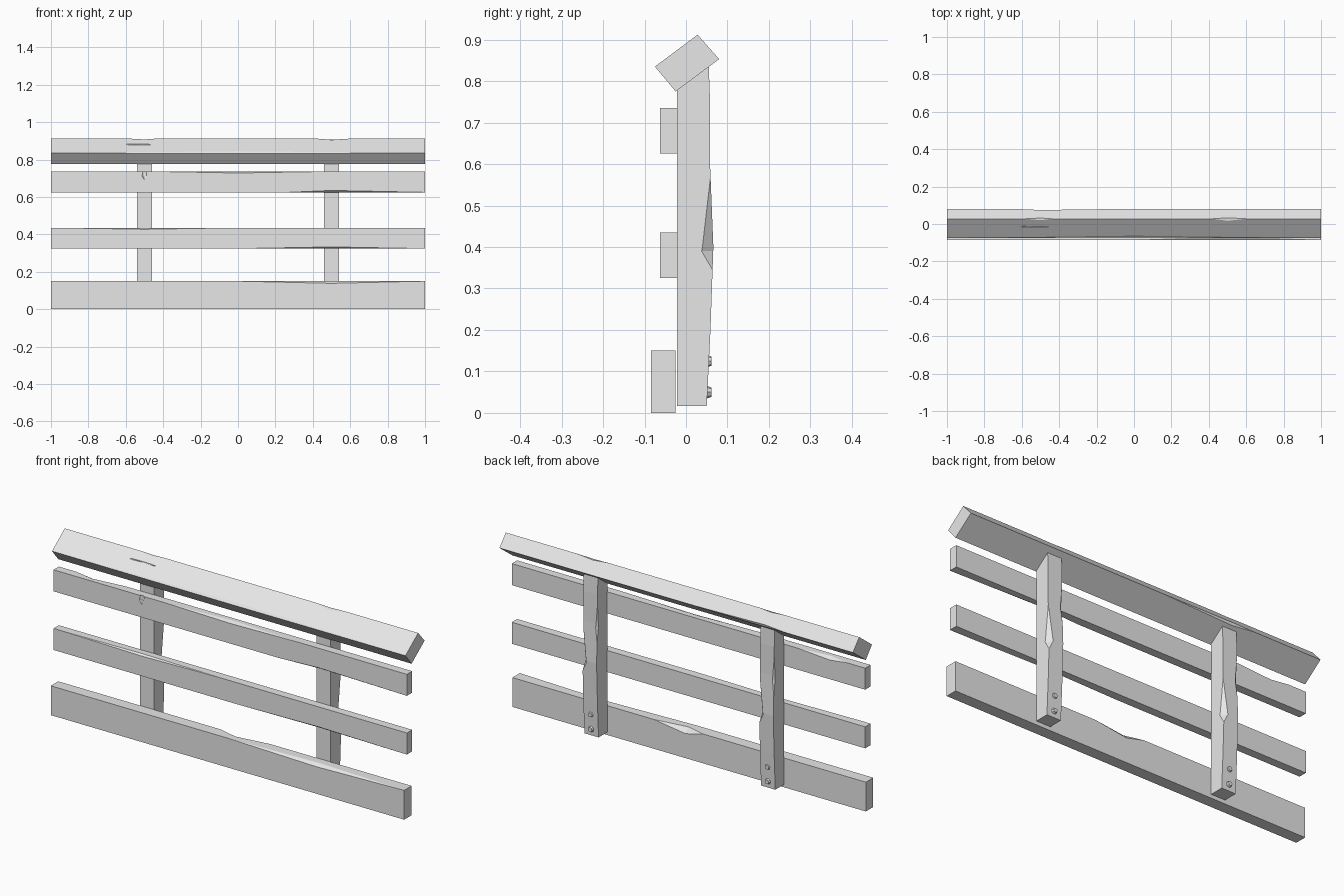
import bpy, bmesh
from mathutils import Vector

cube = bpy.data.objects.get("Cube")
if cube:
    bpy.data.objects.remove(cube, do_unlink=True)

grey = bpy.data.materials.new("plain_grey")
grey.use_nodes = True
grey.diffuse_color = (0.8, 0.8, 0.8, 1)
grey.node_tree.nodes["Principled BSDF"].inputs["Base Color"].default_value = (0.8, 0.8, 0.8, 1)


def finish(name, bm):
    bmesh.ops.remove_doubles(bm, verts=bm.verts, dist=0.0002)
    bmesh.ops.triangulate(bm, faces=[f for f in bm.faces if len(f.verts) == 4])
    bmesh.ops.dissolve_limit(bm, angle_limit=0.002, verts=bm.verts, edges=bm.edges)
    bmesh.ops.recalc_face_normals(bm, faces=bm.faces)
    mesh = bpy.data.meshes.new(name)
    bm.to_mesh(mesh)
    bm.free()
    mesh.materials.append(grey)
    obj = bpy.data.objects.new(name, mesh)
    bpy.context.collection.objects.link(obj)
    return obj


def chip_depth(t, start, peak, end):
    """Fade of a chip: 1 at its peak, 0 at both ends."""
    if t <= start or t >= end:
        return 0.0
    return (t - start) / (peak - start) if t <= peak else (end - t) / (end - peak)


def timber(profile, place, start, end, chips, extra=()):
    """Four-sided timber; each chip shaves one long edge:
    (corner, start, peak, end, cut towards previous, cut towards next)."""
    stations = sorted({start, end, *extra, *(s for c in chips for s in c[1:4])})
    corners = [Vector(p) for p in profile]
    bm = bmesh.new()
    rings = []
    for t in stations:
        ring = []
        for i, corner in enumerate(corners):
            for side, other in ((4, corners[i - 1]), (5, corners[(i + 1) % 4])):
                cut = sum(c[side] * chip_depth(t, *c[1:4]) for c in chips if c[0] == i)
                p = corner + (other - corner).normalized() * cut
                ring.append(bm.verts.new(place(p, t)))
        rings.append(ring)
    for r, s in zip(rings, rings[1:]):
        for i in range(8):
            j = (i + 1) % 8
            bm.faces.new((r[i], r[j], s[j], s[i]))
    bm.faces.new(rings[0])
    bm.faces.new(rings[-1])
    return bm


def rail(name, profile, chips):
    return finish(name, timber(profile, lambda p, t: (t, p.x, p.y), -1, 1, chips))


def box(y0, y1, z0, z1):
    return [(y0, z0), (y0, z1), (y1, z1), (y1, z0)]


def nick(target, centre, size):
    """Cut a small pointed crack out of a part."""
    bpy.ops.mesh.primitive_ico_sphere_add(subdivisions=1, radius=1, location=centre)
    cutter = bpy.context.object
    cutter.scale = size
    cutter.hide_render = True
    mod = target.modifiers.new("nick", "BOOLEAN")
    mod.object = cutter
    mod.solver = "EXACT"
    bpy.context.view_layer.objects.active = target
    bpy.ops.object.modifier_apply(modifier=mod.name)
    bpy.data.objects.remove(cutter, do_unlink=True)


# Horizontal boards
rail("bottom_board", box(-0.085, -0.025, 0, 0.15), [
    (1, 0.0, 0.5, 1.0, 0.012, 0.02),
    (2, -0.08, 0.02, 0.2, 0.025, 0.025)])
rail("middle_board", box(-0.063, -0.02, 0.325, 0.435), [
    (1, -0.95, -0.5, -0.05, 0.008, 0.01),
    (0, 0.05, 0.5, 0.95, 0.01, 0.008)])
upper = rail("upper_board", box(-0.063, -0.02, 0.625, 0.735), [
    (1, -0.37, 0.0, 0.4, 0.007, 0.02),
    (0, 0.27, 0.5, 1.0, 0.015, 0.01),
    (2, -0.9, -0.8, -0.62, 0.02, 0.012)])
nick(upper, (-0.5, -0.063, 0.725), (0.014, 0.008, 0.034))

# Tilted handrail
handrail = rail("handrail", [(-0.025, 0.775), (-0.075, 0.835), (0.028, 0.912), (0.08, 0.853)], [
    (1, -1.0, 0.0, 1.0, 0.004, 0.016),
    (2, -0.58, -0.5, -0.44, 0.01, 0.006),
    (2, 0.42, 0.5, 0.6, 0.014, 0.008),
    (3, -0.62, -0.5, -0.1, 0.008, 0.012)])
nick(handrail, (-0.53, -0.014, 0.88), (0.09, 0.004, 0.006))

# Posts with a slightly bowed back, a chipped edge and a slanted top
BOW = [(0.017, 0.0), (0.2, 0.009), (0.4, 0.016), (0.6, 0.008), (0.75, 0.008), (0.8, 0.005)]


def bow(z):
    for (z0, b0), (z1, b1) in zip(BOW, BOW[1:]):
        if z <= z1:
            return b0 + (b1 - b0) * (z - z0) / (z1 - z0)
    return BOW[-1][1]


for side, x in (("left", 0.5), ("right", -0.5)):
    def place(p, z):
        y = p.y + (bow(z) if p.y > 0 else 0)
        top = 0.775 + (y + 0.025) * 0.745
        return (x + p.x, y, top if z == 0.8 else min(z, top))

    bm = timber([(-0.04, -0.022), (-0.04, 0.05), (0.04, 0.05), (0.04, -0.022)],
                place, 0.017, 0.8,
                [(2, 0.345, 0.39, 0.57, 0.022, 0.028), (1, 0.5, 0.58, 0.7, 0.008, 0.01)],
                [z for z, b in BOW])
    finish(side + "_post", bm)

    # Bolt heads on the back
    for label, z in (("lower", 0.05), ("upper", 0.125)):
        bpy.ops.mesh.primitive_cone_add(vertices=8, radius1=0.017, radius2=0.011, depth=0.016,
                                        location=(x, 0.054, z), rotation=(-1.5708, 0, 0))
        bolt = bpy.context.object
        bolt.name = f"{side}_{label}_bolt"
        bolt.data.materials.append(grey)
